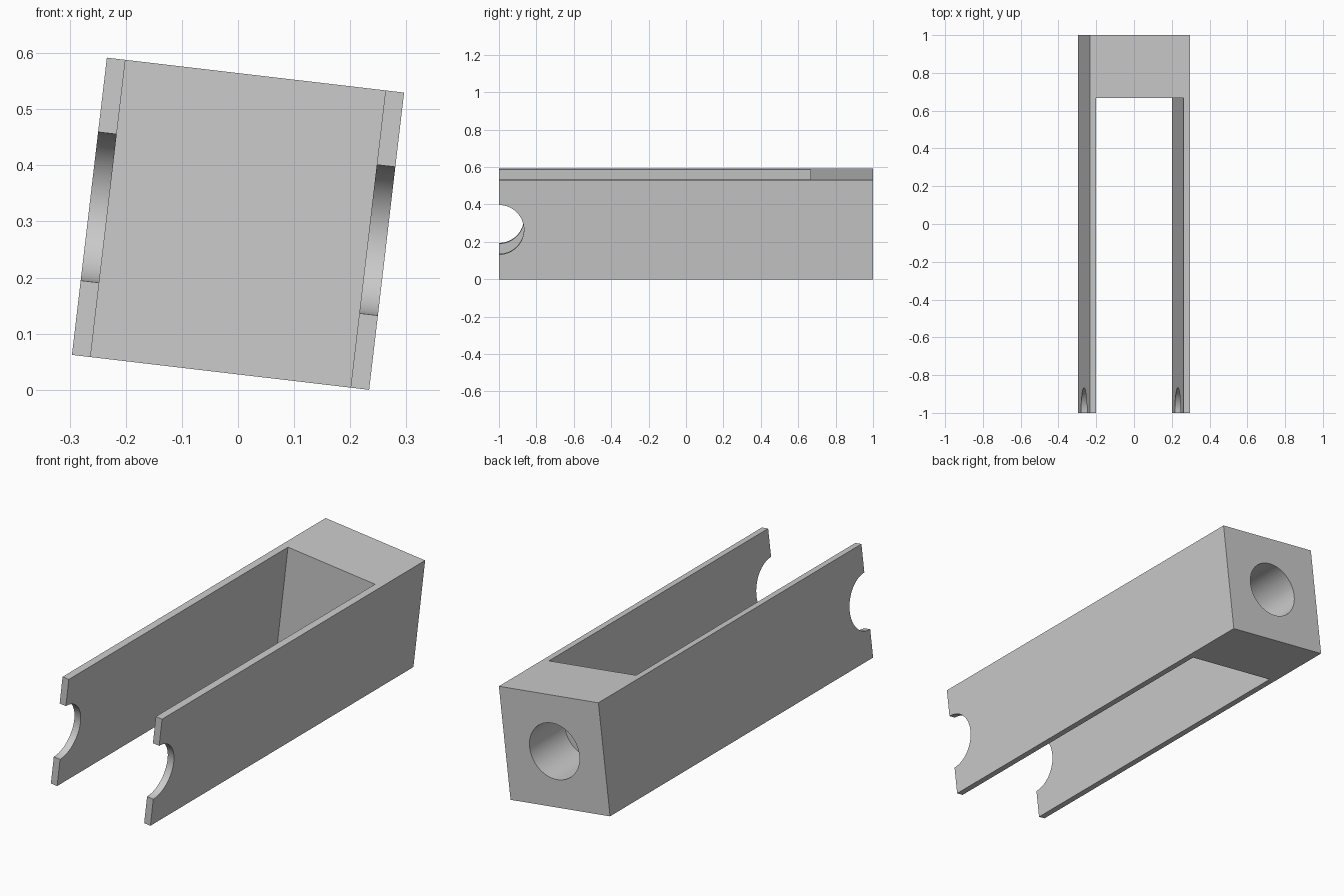
import bpy, bmesh
from math import radians
from mathutils import Matrix

cube = bpy.data.objects.get("Cube")
if cube:
    bpy.data.objects.remove(cube, do_unlink=True)

U = 1 / 15            # design unit
SIDE = 8 * U          # square section
WALL = U / 2          # arm thickness
BORE = 2 * U          # radius of notches and socket
BLOCK_Y = 1 - 5 * U   # front of the solid end block
TILT = radians(6.7)

grey = bpy.data.materials.new("light grey")
grey.use_nodes = True
grey.diffuse_color = (0.6, 0.6, 0.6, 1)
grey.node_tree.nodes["Principled BSDF"].inputs["Base Color"].default_value = (0.6, 0.6, 0.6, 1)


def make_object(name, bm):
    bmesh.ops.recalc_face_normals(bm, faces=bm.faces)
    mesh = bpy.data.meshes.new(name)
    bm.to_mesh(mesh)
    bm.free()
    obj = bpy.data.objects.new(name, mesh)
    bpy.context.collection.objects.link(obj)
    mesh.materials.append(grey)
    return obj


def cut_cylinder(target, centre, axis, depth):
    """Bore a round hole through the target along the given axis."""
    bm = bmesh.new()
    matrix = Matrix.Translation(centre) @ Matrix.Rotation(radians(90), 4, axis)
    bmesh.ops.create_cone(bm, cap_ends=True, segments=64, radius1=BORE,
                          radius2=BORE, depth=depth, matrix=matrix)
    cutter = make_object("bore_cutter", bm)
    cutter.hide_render = True
    mod = target.modifiers.new("bore", "BOOLEAN")
    mod.operation = "DIFFERENCE"
    mod.solver = "EXACT"
    mod.object = cutter
    bpy.context.view_layer.objects.active = target
    bpy.ops.object.modifier_apply(modifier=mod.name)
    bpy.data.objects.remove(cutter, do_unlink=True)


# Forked body: U-shaped plan, extruded upward
h = SIDE / 2
inner = h - WALL
plan = [(-h, -1), (-inner, -1), (-inner, BLOCK_Y), (inner, BLOCK_Y),
        (inner, -1), (h, -1), (h, 1), (-h, 1)]
bm = bmesh.new()
face = bm.faces.new([bm.verts.new((x, y, -h)) for x, y in plan])
top = bmesh.ops.extrude_face_region(bm, geom=[face])["geom"]
bmesh.ops.translate(bm, vec=(0, 0, SIDE),
                    verts=[v for v in top if isinstance(v, bmesh.types.BMVert)])
body = make_object("forked_body", bm)

# Half-round notches at the arm tips, blind socket in the end block
cut_cylinder(body, (0, -1, 0), "Y", 1)
cut_cylinder(body, (0, 1, 0), "X", 8 * U)

# Roll the body about its length and rest it on the ground
body.data.transform(Matrix.Rotation(TILT, 4, "Y"))
low = min(v.co.z for v in body.data.vertices)
body.data.transform(Matrix.Translation((0, 0, -low)))

bpy.ops.object.select_all(action="DESELECT")
body.select_set(True)
bpy.context.view_layer.objects.active = body
bpy.ops.object.shade_smooth_by_angle(angle=radians(30))
